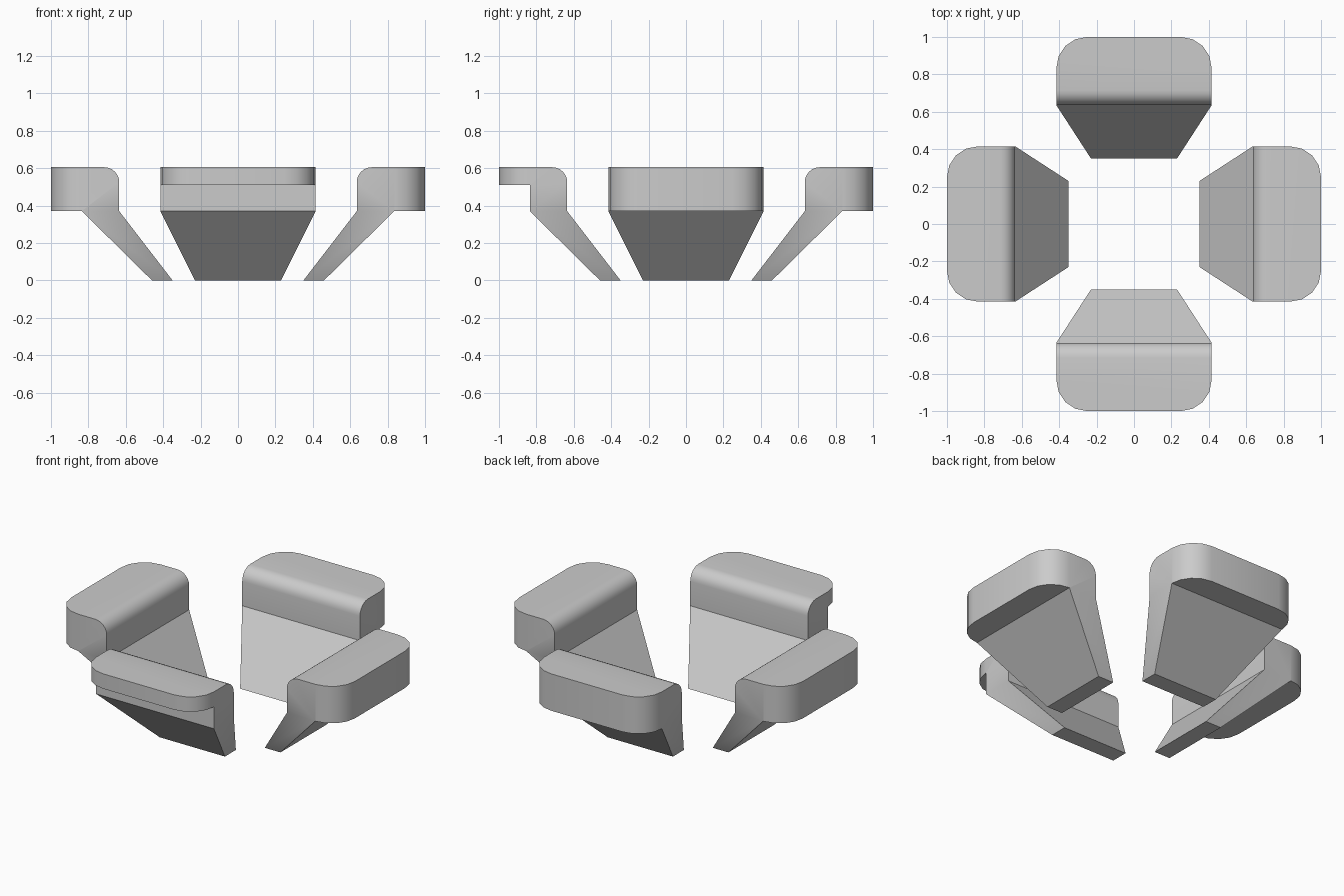
import bpy
import bmesh
from math import radians
from mathutils import Matrix

default_cube = bpy.data.objects.get("Cube")
if default_cube:
    bpy.data.objects.remove(default_cube, do_unlink=True)

HALF_WIDTH, FOOT_HALF = 0.415, 0.23
INNER, STEP, OUTER = 0.635, 0.835, 1.0
SHOULDER, TOP = 0.37, 0.605

grey = bpy.data.materials.new("light grey")
grey.use_nodes = True
colour = (0.6, 0.6, 0.6, 1)
grey.diffuse_color = colour
grey.node_tree.nodes["Principled BSDF"].inputs["Base Color"].default_value = colour


def bevel_edges(bm, test, radius, segments):
    """Round every edge whose two ends both pass the test."""
    edges = [e for e in bm.edges if all(test(v.co) for v in e.verts)]
    bmesh.ops.bevel(bm, geom=edges, offset=radius, segments=segments,
                    profile=0.5, affect='EDGES')


def make_jaw(name, angle, lip_bottom=SHOULDER):
    bm = bmesh.new()
    points = {}

    def face(*profile):
        verts = []
        for p in profile:
            if p not in points:
                points[p] = bm.verts.new((-HALF_WIDTH, *p))
            verts.append(points[p])
        bm.faces.new(verts)

    # Side profile: slanted leg, upright core and outer lip
    face((0.35, 0), (0.46, 0), (STEP, SHOULDER), (INNER, SHOULDER))
    core = [(INNER, SHOULDER), (STEP, SHOULDER)]
    if lip_bottom > SHOULDER:
        core.append((STEP, lip_bottom))
    face(*core, (STEP, TOP), (INNER, TOP))
    face((STEP, lip_bottom), (OUTER, lip_bottom), (OUTER, TOP), (STEP, TOP))

    # Give the profile its width
    result = bmesh.ops.extrude_face_region(bm, geom=bm.faces[:], use_keep_orig=True)
    moved = [g for g in result["geom"] if isinstance(g, bmesh.types.BMVert)]
    bmesh.ops.translate(bm, verts=moved, vec=(2 * HALF_WIDTH, 0, 0))

    # Narrow the leg towards its foot
    for v in bm.verts:
        if v.co.z < 0.01:
            v.co.x *= FOOT_HALF / HALF_WIDTH
    bmesh.ops.recalc_face_normals(bm, faces=bm.faces[:])

    # Round the upright outer corners, then the inner top edge
    for side in (-1, 1):
        bevel_edges(bm, lambda c: c.y > OUTER - 0.01
                    and c.x * side > HALF_WIDTH - 0.01, 0.164, 4)
    bevel_edges(bm, lambda c: c.y < INNER + 0.01 and c.z > TOP - 0.01, 0.08, 6)
    bmesh.ops.dissolve_limit(bm, angle_limit=radians(1),
                             verts=bm.verts[:], edges=bm.edges[:])
    bmesh.ops.rotate(bm, verts=bm.verts[:], cent=(0, 0, 0),
                     matrix=Matrix.Rotation(radians(angle), 3, 'Z'))

    mesh = bpy.data.meshes.new(name)
    bm.to_mesh(mesh)
    bm.free()
    mesh.materials.append(grey)
    jaw = bpy.data.objects.new(name, mesh)
    bpy.context.collection.objects.link(jaw)
    bpy.ops.object.select_all(action='DESELECT')
    jaw.select_set(True)
    bpy.context.view_layer.objects.active = jaw
    bpy.ops.object.shade_smooth_by_angle(angle=radians(30))


# Four jaws around the centre; the front one has a thinner lip
make_jaw("back_jaw", 0)
make_jaw("right_jaw", 90)
make_jaw("front_jaw", 180, lip_bottom=0.51)
make_jaw("left_jaw", 270)
